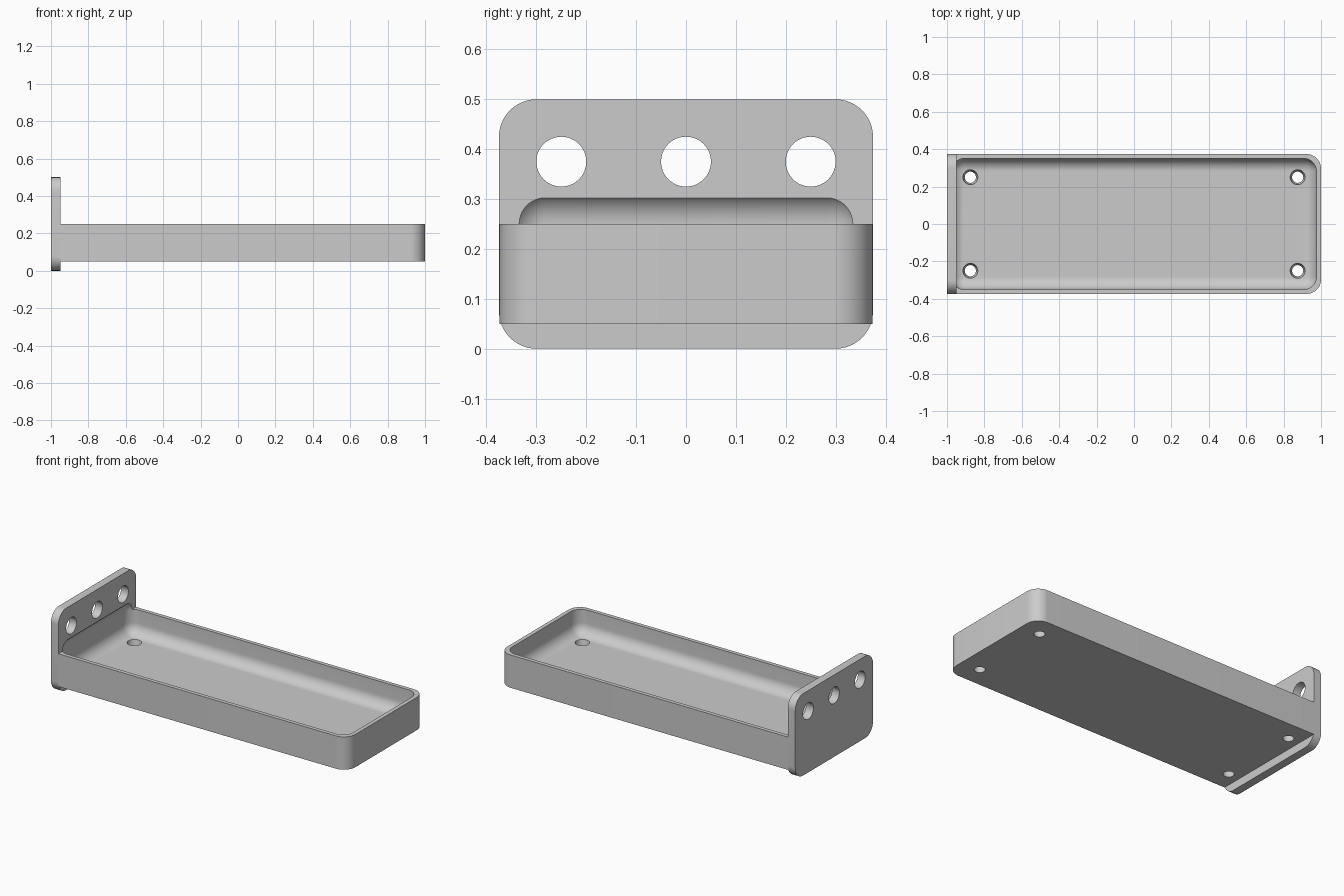
import bpy, bmesh, math
from mathutils import Matrix, Vector

if "Cube" in bpy.data.objects:
    bpy.data.objects.remove(bpy.data.objects["Cube"])

grey = bpy.data.materials.new("plain grey")
grey.diffuse_color = (0.6, 0.6, 0.6, 1)
grey.use_nodes = True
grey.node_tree.nodes["Principled BSDF"].inputs["Base Color"].default_value = grey.diffuse_color


def finish(name, bm):
    bmesh.ops.recalc_face_normals(bm, faces=bm.faces)
    mesh = bpy.data.meshes.new(name)
    bm.to_mesh(mesh)
    bm.free()
    mesh.materials.append(grey)
    ob = bpy.data.objects.new(name, mesh)
    bpy.context.collection.objects.link(ob)
    return ob


def box(name, lo, hi, radius=0, pick=None, segments=12):
    """Box with the edges chosen by pick rounded."""
    bm = bmesh.new()
    bmesh.ops.create_cube(bm, size=1)
    lo, hi = Vector(lo), Vector(hi)
    for v in bm.verts:
        v.co = Vector([(a + b) / 2 + c * (b - a) for a, b, c in zip(lo, hi, v.co)])
    if radius:
        edges = [e for e in bm.edges if pick(e)]
        bmesh.ops.bevel(bm, geom=edges, offset=radius, offset_type='OFFSET',
                        segments=segments, profile=0.5, affect='EDGES')
    return finish(name, bm)


def drill(name, centre, r1, r2, depth, axis='Z'):
    bm = bmesh.new()
    turn = Matrix.Rotation(math.pi / 2, 4, 'Y') if axis == 'X' else Matrix()
    bmesh.ops.create_cone(bm, cap_ends=True, segments=48, radius1=r1, radius2=r2,
                          depth=depth, matrix=Matrix.Translation(centre) @ turn)
    return finish(name, bm)


def combine(ob, other, operation):
    mod = ob.modifiers.new(operation.lower(), 'BOOLEAN')
    mod.operation, mod.solver, mod.object = operation, 'EXACT', other
    bpy.context.view_layer.objects.active = ob
    bpy.ops.object.modifier_apply(modifier=mod.name)
    bpy.data.objects.remove(other)


def along(e, axis):
    d = e.verts[0].co - e.verts[1].co
    return abs(d[axis]) > 0.99 * d.length


# Mounting plate with rounded corners
shelf = box("shelf_tray", (-1, -0.375, 0), (-0.95, 0.375, 0.5), 0.075,
            lambda e: along(e, 0))

# Tray body, rounded at the free end only, a hair narrower than the plate
body = box("tray_body", (-0.95, -0.374, 0.05), (1, 0.374, 0.25), 0.078,
           lambda e: along(e, 2) and e.verts[0].co.x > 0)
combine(shelf, body, 'UNION')

# Hollow with rounded edges, biting slightly into the plate
hollow = box("hollow_cutter", (-0.975, -0.35, 0.1), (0.975, 0.35, 0.318), 0.068,
             lambda e: True)
combine(shelf, hollow, 'DIFFERENCE')

# Three mounting holes through the plate
for y in (-0.25, 0, 0.25):
    combine(shelf, drill("plate_drill", (-0.975, y, 0.375), 0.05, 0.05, 0.2, 'X'),
            'DIFFERENCE')

# Four tapered drain holes in the floor
for x in (-0.875, 0.875):
    for y in (-0.25, 0.25):
        combine(shelf, drill("floor_drill", (x, y, 0.075), 0.025, 0.045, 0.1),
                'DIFFERENCE')

# Smooth rounded surfaces, sharp edges
bpy.ops.object.select_all(action='DESELECT')
shelf.select_set(True)
bpy.context.view_layer.objects.active = shelf
bpy.ops.object.shade_smooth_by_angle(angle=math.radians(25))
